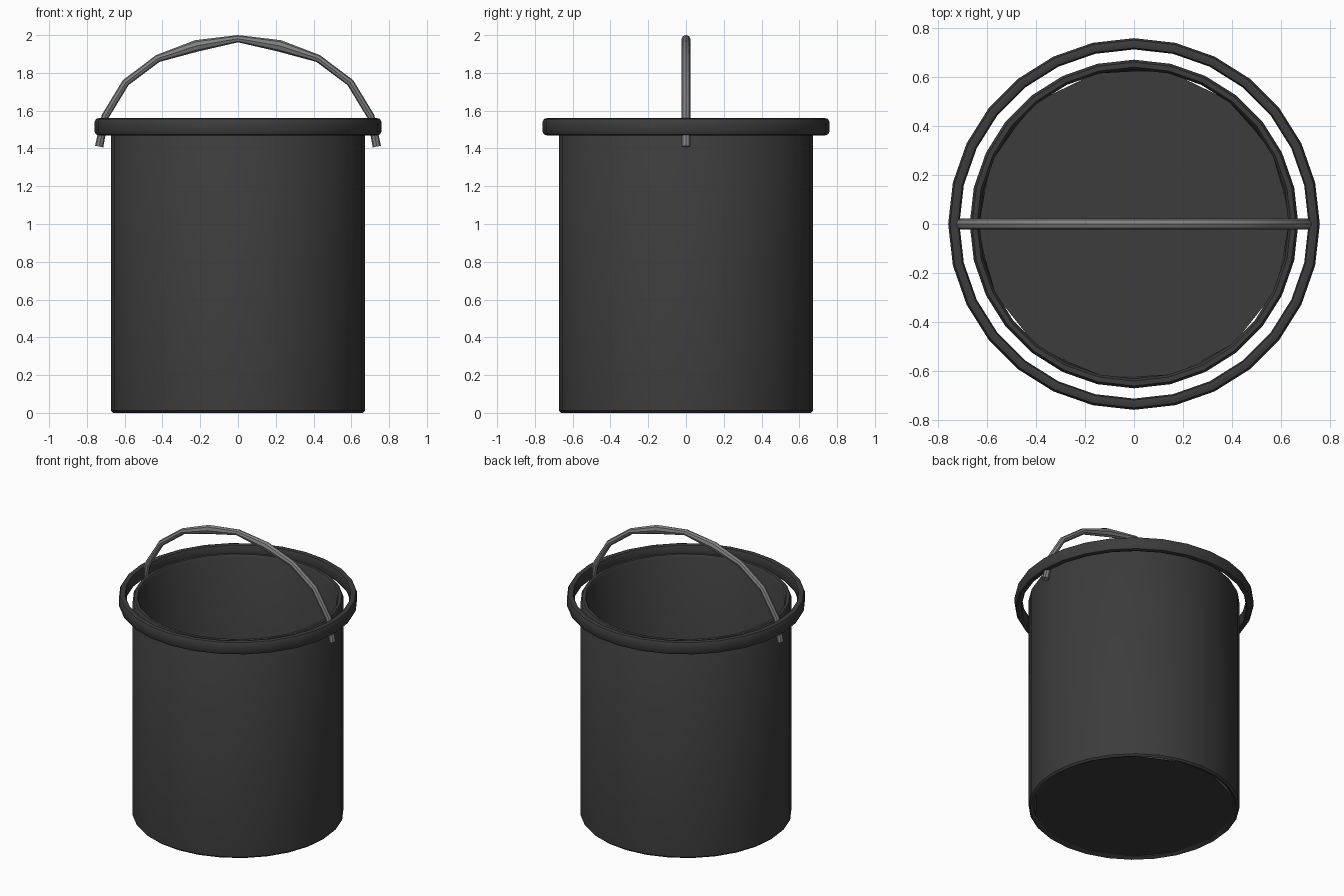
import bpy, bmesh
from math import sin, cos, pi, radians

cube = bpy.data.objects.get("Cube")
if cube:
    bpy.data.objects.remove(cube)

SIDES = 28


def material(name, value):
    mat = bpy.data.materials.new(name)
    mat.use_nodes = True
    color = (value, value, value, 1)
    mat.diffuse_color = color
    mat.node_tree.nodes["Principled BSDF"].inputs["Base Color"].default_value = color
    return mat


dark = material("dark grey", 0.045)
metal = material("metal grey", 0.22)


def finish(name, bm, mat, angle=40):
    bmesh.ops.recalc_face_normals(bm, faces=bm.faces)
    mesh = bpy.data.meshes.new(name)
    bm.to_mesh(mesh)
    bm.free()
    obj = bpy.data.objects.new(name, mesh)
    bpy.context.collection.objects.link(obj)
    mesh.materials.append(mat)
    bpy.ops.object.select_all(action='DESELECT')
    obj.select_set(True)
    bpy.context.view_layer.objects.active = obj
    bpy.ops.object.shade_smooth_by_angle(angle=radians(angle))
    return obj


def skin(bm, rings, loop):
    """Join neighbouring rings of vertices with quads."""
    count = len(rings)
    for i in range(count if loop else count - 1):
        a, b = rings[i], rings[(i + 1) % count]
        n = len(a)
        for j in range(n):
            k = (j + 1) % n
            bm.faces.new((a[j], a[k], b[k], b[j]))


def lathe(profile):
    """Turn a closed (radius, height) profile around z, starting at +y."""
    bm = bmesh.new()
    rings = []
    for i in range(SIDES):
        t = 2 * pi * i / SIDES
        rings.append([bm.verts.new((r * sin(t), r * cos(t), z)) for r, z in profile])
    skin(bm, rings, True)
    return bm, rings


# Bucket wall: thin tube with a rounded lip
wall = [(0.66, 0), (0.672, 0.012), (0.672, 1.515), (0.662, 1.53),
        (0.642, 1.53), (0.632, 1.515), (0.64, 0.012)]
bm, rings = lathe(wall)
# The inner foot follows the coarser floor, apart from four small gaps
gaps = (2, 10, SIDES - 10, SIDES - 2)
for i, ring in enumerate(rings):
    if i % 2 == 0 and i not in gaps:
        foot = ring[-1].co
        foot.x *= cos(2 * pi / SIDES)
        foot.y *= cos(2 * pi / SIDES)
finish("bucket_wall", bm, dark)

# Floor: flat polygon with half as many sides
bm = bmesh.new()
half = SIDES // 2
bm.faces.new([bm.verts.new((0.64 * sin(t), 0.64 * cos(t), 0.012))
              for t in (2 * pi * (i + 0.5) / half for i in range(half))])
bmesh.ops.reverse_faces(bm, faces=bm.faces)
finish("bucket_floor", bm, dark)

# Loose ring around the top
section = [(0.720, 1.474), (0.736, 1.469), (0.752, 1.474), (0.760, 1.49),
           (0.760, 1.54), (0.752, 1.556), (0.736, 1.561), (0.720, 1.556),
           (0.714, 1.54), (0.714, 1.49)]
bm, rings = lathe(section)
finish("outer_ring", bm, dark)

# Carrying handle: faceted bar bent over the opening (x, z, half thickness)
side = [(0.735, 1.41, 0.022), (0.703, 1.57, 0.02), (0.595, 1.748, 0.02),
        (0.425, 1.876, 0.02), (0.22, 1.943, 0.031)]
path = [(-x, z, r) for x, z, r in side] + [(0, 1.981, 0.019)]
path += list(reversed(side))
bm = bmesh.new()
rings = []
for i, (x, z, r) in enumerate(path):
    before, after = path[max(i - 1, 0)], path[min(i + 1, len(path) - 1)]
    dx, dz = after[0] - before[0], after[1] - before[1]
    length = (dx * dx + dz * dz) ** 0.5
    nx, nz = -dz / length, dx / length
    ring = []
    for j in range(8):
        t = 2 * pi * j / 8
        ring.append(bm.verts.new((x + nx * r * cos(t), 0.023 * sin(t),
                                  z + nz * r * cos(t))))
    rings.append(ring)
skin(bm, rings, False)
bm.faces.new(rings[0])
bm.faces.new(rings[-1])
finish("handle", bm, metal, 30)
